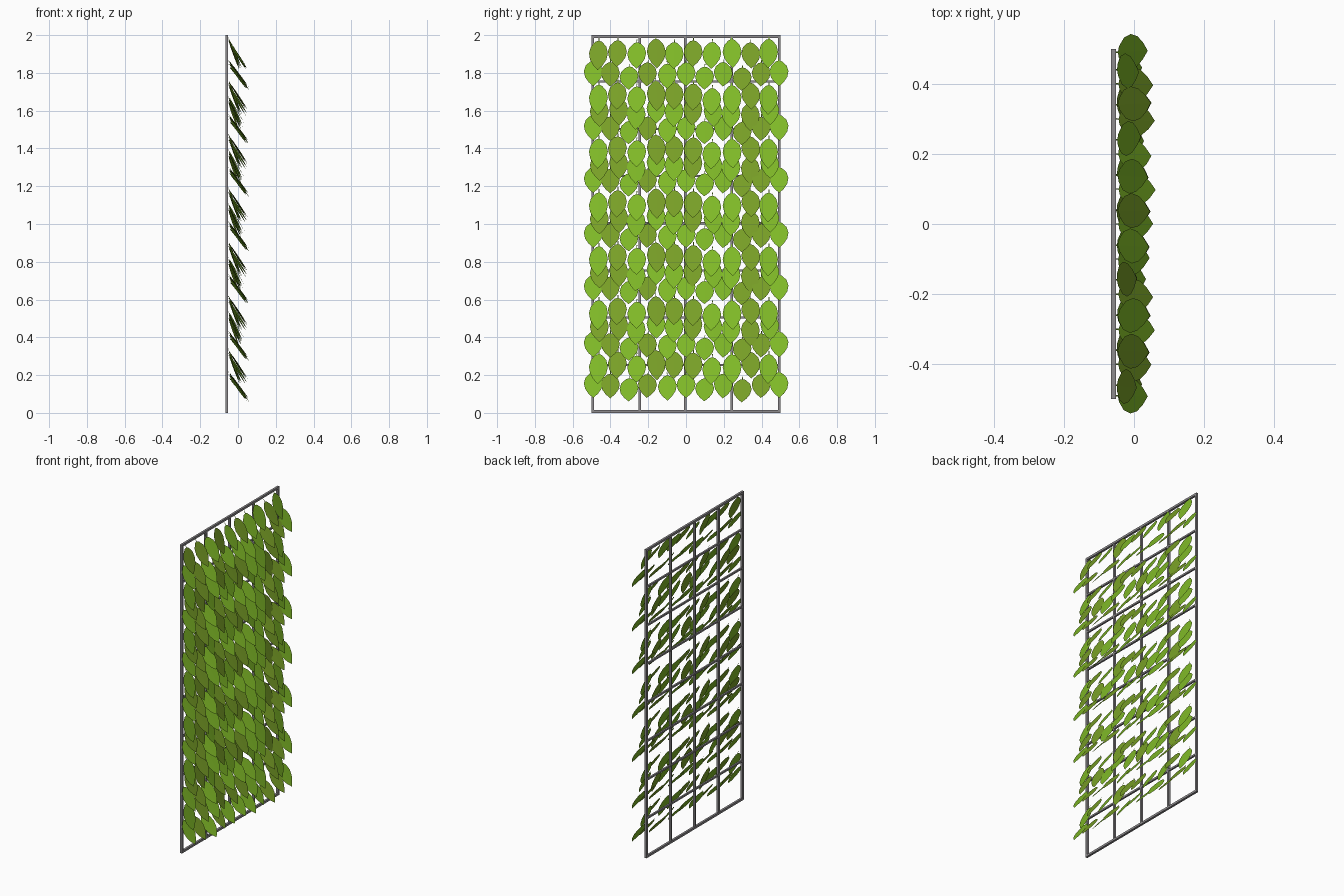
import bpy, bmesh, random
from math import radians
from mathutils import Matrix, Vector

if "Cube" in bpy.data.objects:
    bpy.data.objects.remove(bpy.data.objects["Cube"])

random.seed(4)


def material(name, color):
    m = bpy.data.materials.new(name)
    m.diffuse_color = (*color, 1)
    m.use_nodes = True
    m.node_tree.nodes["Principled BSDF"].inputs["Base Color"].default_value = m.diffuse_color
    return m


LIGHT = material("light_leaf", (0.21, 0.48, 0.02))
DARK = material("dark_leaf", (0.19, 0.35, 0.02))
METAL = material("dark_metal", (0.27, 0.26, 0.27))


def bars(name, boxes):
    bm = bmesh.new()
    for c, s in boxes:
        bmesh.ops.create_cube(bm, size=1, matrix=Matrix.Translation(c) @ Matrix.Diagonal((*s, 1)))
    me = bpy.data.meshes.new(name)
    bm.to_mesh(me)
    bm.free()
    me.materials.append(METAL)
    bpy.context.collection.objects.link(bpy.data.objects.new(name, me))


# Trellis: outer frame and inner grid
FX = -0.059
W = 0.014
bars("outer_frame",
     [((FX, s * 0.493, 1), (W, W, 2)) for s in (-1, 1)] +
     [((FX, 0, z), (W, 0.972, W)) for z in (W / 2, 2 - W / 2)])
bars("vertical_rods", [((FX, y, 1), (0.013, 0.013, 1.972)) for y in (-0.246, -0.003, 0.243)])
bars("horizontal_rods", [((FX, 0, 0.25 * i + 0.004), (0.011, 0.972, 0.011)) for i in range(1, 8)])

# Leaf outline: (fraction of length, half width), stem first
OUTLINE = [(0, 0.002), (0.10, 0.002), (0.13, 0.017), (0.28, 0.041),
           (0.48, 0.050), (0.68, 0.043), (0.85, 0.025)]


def leaf(bm, y, z, length, tilt, yaw, roll, dark):
    # hangs from the trellis with its tip tilted outward
    drop = length * Matrix.Rotation(radians(-tilt), 3, 'Y') @ Vector((0, 0, -1))
    base = Vector((-0.055, y, z - drop.z * 0.55 - 0.018))
    rot = (Matrix.Rotation(radians(-tilt), 4, 'Y') @ Matrix.Rotation(radians(roll), 4, 'X')
           @ Matrix.Rotation(radians(yaw), 4, 'Z'))
    mat = Matrix.Translation(base) @ rot
    v = lambda t, w: bm.verts.new(mat @ Vector((-abs(w) * 0.01, w, -t * length)))
    mid = [v(t, 0) for t, w in OUTLINE]
    tip = v(1, 0)
    for s in (-1, 1):
        edge = [v(t, s * w) for t, w in OUTLINE]
        m2, e2 = mid + [tip], edge + [tip]
        for i in range(len(mid)):
            loop = [m2[i], e2[i], e2[i + 1], m2[i + 1]]
            if i == len(mid) - 1:
                loop = loop[:3]
            f = bm.faces.new(loop if s < 0 else loop[::-1])
            f.material_index = int(dark)
            f.normal_update()
            if f.normal.x < 0:
                f.normal_flip()


# Repeating rows: y positions, height nudges and tones (D = dark)
YA = [-0.46 + 0.1 * i for i in range(10)]
YB = [-0.49] + [-0.4 + 0.1 * i for i in range(9)] + [0.49]
ROWS = {
    "outer_row": (YA, [0, 4, 0, 4, 4, 3, -2, 0, 4, 0], "LDLDDDLLDL", 0.188,
                  [20, 32, 33, 20, 32, 33, 31, 24, 34, 22]),
    "inner_row": (YA, [0, 2, -3, 3, 0, 2, 0, -2, -4, 2], "DDLLLDLLDL", 0.178,
                  [26, 20, 24, 30, 22, 18, 24, 28, 20, 26]),
    "offset_row": (YB, [1, 0, -4, 0, -2, 0, -4, 0, -5, 0, 1], "LDLDLLLLDDL", 0.178,
                   [32, 36, 40, 38, 34, 38, 41, 36, 40, 38, 32]),
}
TIERS = {
    "outer_row": [1.675 - 0.285 * i for i in range(6)],
    "inner_row": [1.605 - 0.285 * i for i in range(5)],
    "offset_row": [1.81, 1.522, 1.245, 0.955, 0.675, 0.375, 0.16],
}
TOP_TONES = "DDLDLDLLDL"
for name, (ys, nudge, tones, length, tilts) in ROWS.items():
    var = [(t, random.uniform(-7, 7), random.uniform(-3, 3)) for t in tilts]
    bm = bmesh.new()
    for z in TIERS[name]:
        for y, n, tone, angles in zip(ys, nudge, tones, var):
            leaf(bm, y, z + n * 0.005, length, *angles, tone == "D")
    if name == "outer_row":
        # topmost row, trimmed to sit level under the frame
        for i, (y, angles) in enumerate(zip(ys, var)):
            leaf(bm, y, 1.91 + 0.01 * (i % 2), 0.185, *angles, TOP_TONES[i] == "D")
    me = bpy.data.meshes.new(name + "_leaves")
    bm.to_mesh(me)
    bm.free()
    me.materials.append(LIGHT)
    me.materials.append(DARK)
    bpy.context.collection.objects.link(bpy.data.objects.new(name + "_leaves", me))
